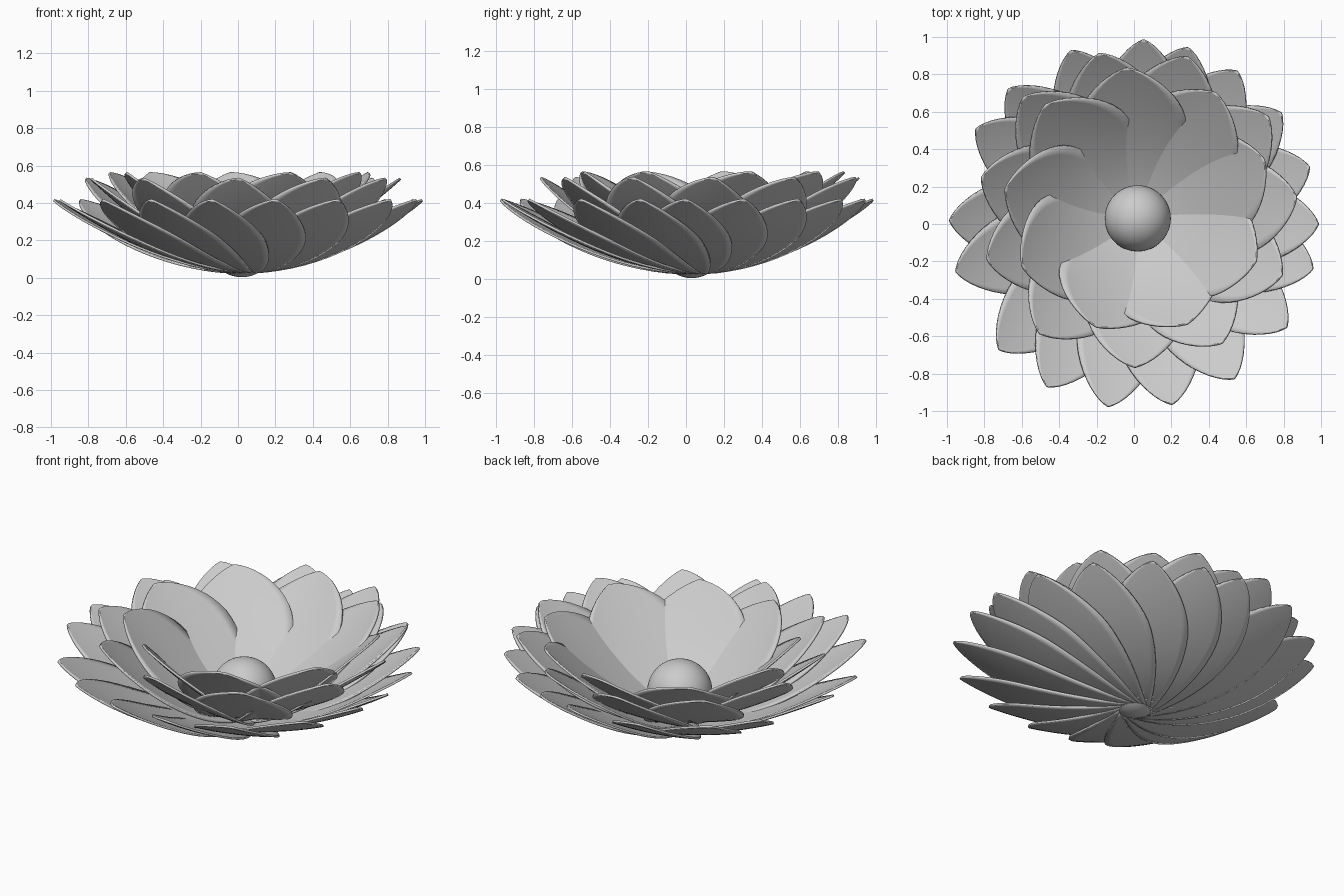
import bpy, bmesh, math
from mathutils import Vector

if "Cube" in bpy.data.objects:
    bpy.data.objects.remove(bpy.data.objects["Cube"])

BASE = Vector((0.02, 0.03))
NU, NV = 20, 12


def width(t):
    # narrow base, widest past the middle, softly pointed tip
    if t < 0.6:
        return 0.35 + 0.65 * math.sin(t / 0.6 * math.pi / 2)
    return max(0.0, 1 - ((t - 0.6) / 0.4) ** 1.8) ** 0.72


def petal(name, tip, z0, z1, power, half, roll, cup):
    d = tip - BASE
    length = d.length
    d.normalize()
    side = Vector((-d.y, d.x))
    bm = bmesh.new()
    rows = []
    for i in range(NU + 1):
        t = 1 - (1 - i / NU) ** 1.5
        row = []
        w = max(half * width(t), 0.004)
        for j in range(NV + 1):
            v = w * (2 * j / NV - 1)
            p = BASE + d * (length * t) + side * v
            # cupped cross-section, rolled so each petal laps its neighbour
            z = z0 + (z1 - z0) * t ** power + t * (cup * v * v - roll * v)
            row.append(bm.verts.new((p.x, p.y, z)))
        rows.append(row)
    for a, b in zip(rows, rows[1:]):
        for j in range(NV):
            bm.faces.new((a[j], b[j], b[j + 1], a[j + 1]))
    me = bpy.data.meshes.new(name)
    bm.to_mesh(me)
    bm.free()
    me.shade_smooth()
    ob = bpy.data.objects.new(name, me)
    bpy.context.collection.objects.link(ob)
    m = ob.modifiers.new("thickness", 'SOLIDIFY')
    m.thickness = 0.012
    m.offset = 0


def ring(name, angles, centre, radius, **kw):
    for k, a in enumerate(angles):
        r = math.radians(a)
        tip = Vector(centre) + radius * Vector((math.cos(r), math.sin(r)))
        petal(f"{name}_{k + 1}", tip, **kw)


# outer, middle and inner petal rings
ring("outer_petal",
     [87, 110, 133, 149, 179, 195, 223, 242, 262, 282, 303, 326, 346, 0, 18, 37, 56, 73],
     (0, 0), 0.985, z0=0.03, z1=0.415, power=1.7, half=0.23, roll=0.16, cup=0.45)
ring("middle_petal",
     [104, 136, 169, 199, 232, 269, 302, 335, 4, 35, 72],
     (0.02, 0.085), 0.85, z0=0.045, z1=0.53, power=1.55, half=0.27, roll=0.18, cup=0.5)
ring("inner_petal",
     [95, 134, 175, 210, 252, 292, 333, 18, 54],
     (0.02, 0.125), 0.71, z0=0.06, z1=0.56, power=1.4, half=0.30, roll=0.18, cup=0.5)

# round centre, showing through at the bottom
bpy.ops.mesh.primitive_uv_sphere_add(segments=48, ring_count=24, radius=0.177,
                                     location=(BASE.x, BASE.y, 0.18))
centre = bpy.context.object
centre.name = "flower_centre"
bpy.ops.object.shade_smooth()
